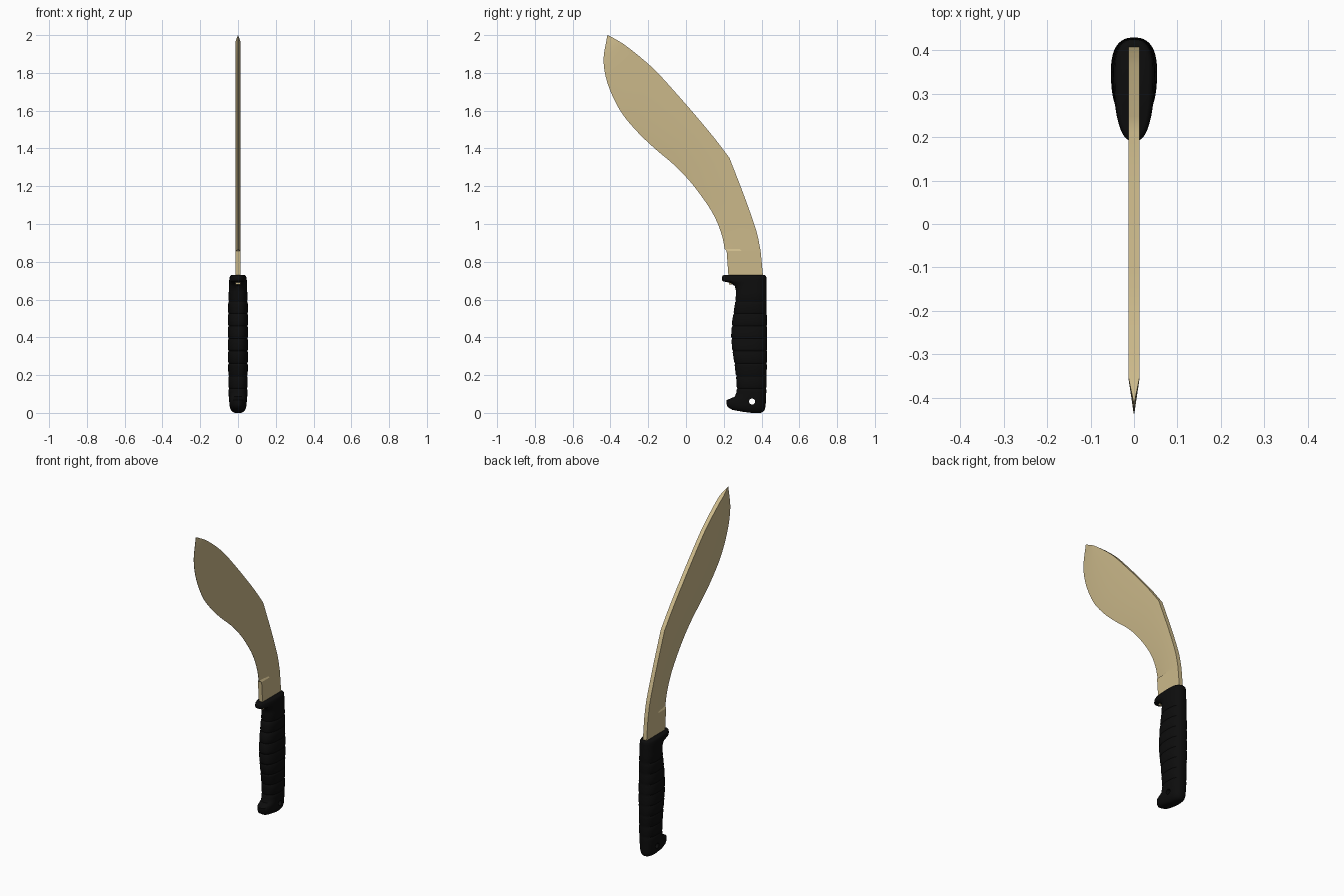
import bpy, bmesh, math
from mathutils import Vector

default = bpy.data.objects.get("Cube")
if default:
    bpy.data.objects.remove(default, do_unlink=True)


def material(name, rgb):
    mat = bpy.data.materials.new(name)
    mat.use_nodes = True
    colour = (*rgb, 1)
    mat.diffuse_color = colour
    mat.node_tree.nodes["Principled BSDF"].inputs["Base Color"].default_value = colour
    return mat


def loft(name, rings, mat):
    """Skin a list of equal-length closed rings and cap both ends."""
    bm = bmesh.new()
    loops = [[bm.verts.new(p) for p in ring] for ring in rings]
    count = len(loops[0])
    for lower, upper in zip(loops, loops[1:]):
        for i in range(count):
            j = (i + 1) % count
            bm.faces.new((lower[i], lower[j], upper[j], upper[i]))
    bm.faces.new(loops[0][::-1])
    bm.faces.new(loops[-1])
    bmesh.ops.recalc_face_normals(bm, faces=bm.faces)
    mesh = bpy.data.meshes.new(name)
    bm.to_mesh(mesh)
    bm.free()
    mesh.materials.append(mat)
    obj = bpy.data.objects.new(name, mesh)
    bpy.context.collection.objects.link(obj)
    return obj


def select_only(obj):
    bpy.ops.object.select_all(action="DESELECT")
    obj.select_set(True)
    bpy.context.view_layer.objects.active = obj


def smooth(obj, degrees):
    select_only(obj)
    bpy.ops.object.shade_smooth_by_angle(angle=math.radians(degrees))


def curve_through(points, steps):
    """Catmull-Rom curve through the given points."""
    pts = [Vector(p) for p in points]
    pts = [2 * pts[0] - pts[1]] + pts + [2 * pts[-1] - pts[-2]]
    out = []
    for a, b, c, d in zip(pts, pts[1:], pts[2:], pts[3:]):
        for s in range(steps):
            t = s / steps
            out.append(0.5 * (2 * b + (c - a) * t + (2 * a - 5 * b + 4 * c - d) * t ** 2
                              + (3 * b - 3 * c + d - a) * t ** 3))
    return out + [pts[-2]]


steel = material("tan coated steel", (0.60, 0.485, 0.255))
rubber = material("black rubber", (0.004, 0.004, 0.004))

# Blade: matching spine and edge points (y, z), from the shoulder to the tip
spine_lower = [(.393, .868), (.376, .95), (.347, 1.04), (.30, 1.17), (.23, 1.35)]
spine_upper = [(.23, 1.35), (.15, 1.455), (.05, 1.575), (-.05, 1.69), (-.15, 1.80),
               (-.22, 1.865), (-.30, 1.93), (-.35, 1.965), (-.413, 2.0)]
edge_points = [(.205, .868), (.19, .94), (.16, 1.02), (.115, 1.10), (.03, 1.215),
               (-.06, 1.31), (-.16, 1.395), (-.25, 1.48), (-.335, 1.58),
               (-.39, 1.68), (-.425, 1.78), (-.436, 1.88), (-.416, 2.0)]
STEPS, HALF, BEVEL = 4, 0.013, 0.12
spine = curve_through(spine_lower, STEPS)[:-1] + curve_through(spine_upper, STEPS)
edge = curve_through(edge_points, STEPS)


def blade_ring(back, front, bevel, edge_half):
    """Flat cheeks from the spine to a ridge, then a bevel to the edge."""
    width = (front - back).length
    ridge = front + (back - front) * min(0.98, bevel / width)
    half = HALF * min(1, width / bevel)
    side = [(half, back), (half, ridge), (edge_half, front)]
    right = [(x, p.x, p.y) for x, p in side]
    return right + [(-x, y, z) for x, y, z in reversed(right)]


# Thick unsharpened shoulder, then the ground blade
shoulder = [blade_ring(Vector((b, z)), Vector((f, z)), 0.08, HALF)
            for b, f, z in [(.412, .67, ), ] and [(.412, .228, .68), (.395, .215, .858)]]
ground = [blade_ring(b, f, 0.08 + (BEVEL - 0.08) * min(1, i / 12), 0.0008)
          for i, (b, f) in enumerate(zip(spine, edge))]
blade = loft("blade", shoulder + ground, steel)
smooth(blade, 20)

# Handle: height, front reach, back reach, half width
handle_keys = [
    (0, .355, .395, .018), (.006, .30, .408, .030), (.016, .245, .416, .038),
    (.03, .222, .420, .043), (.045, .215, .422, .046), (.068, .215, .423, .047),
    (.076, .235, .423, .048), (.086, .258, .424, .049), (.11, .268, .425, .050),
    (.17, .267, .426, .051), (.25, .258, .428, .052), (.34, .244, .429, .053),
    (.41, .239, .429, .053), (.49, .245, .428, .053), (.57, .258, .427, .052),
    (.64, .266, .426, .049), (.672, .258, .426, .048), (.688, .235, .426, .047),
    (.697, .195, .425, .047), (.705, .190, .425, .046), (.720, .190, .425, .044),
    (.727, .194, .421, .040), (.730, .20, .416, .034)]
CENTRE, SIDES = 0.35, 40
GROOVES = [0.13 + 0.066 * i for i in range(8)]


def handle_section(z):
    """Interpolate the handle profile at a height."""
    for a, b in zip(handle_keys, handle_keys[1:]):
        if z <= b[0]:
            t = (z - a[0]) / (b[0] - a[0])
            return [p + (q - p) * t for p, q in zip(a[1:], b[1:])]


def handle_ring(z):
    front, back, half = handle_section(z)
    groove = max(max(0, 1 - abs(z - g) / 0.008) for g in GROOVES) * 0.004
    ring = []
    for i in range(SIDES):
        a = 2 * math.pi * i / SIDES
        c, s = math.cos(a), math.sin(a)
        px = math.copysign(abs(c) ** 0.8, c)
        py = math.copysign(abs(s) ** 0.8, s)
        reach = back - CENTRE - groove * 0.4 if s > 0 else CENTRE - front - groove
        if reach < 0:
            reach = 0.002
        ring.append((px * (half - groove), CENTRE + py * reach, z))
    return ring


levels = {k[0] for k in handle_keys}
for g in GROOVES:
    levels = {z for z in levels if abs(z - g) > 0.01}
    levels |= {g - 0.008, g, g + 0.008}
handle = loft("handle", [handle_ring(z) for z in sorted(levels)], rubber)

# Lanyard hole through the pommel
bpy.ops.mesh.primitive_cylinder_add(vertices=24, radius=0.016, depth=0.3,
                                    location=(0, 0.35, 0.06), rotation=(0, math.pi / 2, 0))
cutter = bpy.context.object
cutter.name = "lanyard_hole_cutter"
cutter.hide_render = True
cutter.data.materials.append(rubber)
cut = handle.modifiers.new("lanyard_hole", "BOOLEAN")
cut.operation, cut.solver, cut.object = "DIFFERENCE", "EXACT", cutter
select_only(handle)
bpy.ops.object.modifier_apply(modifier=cut.name)
bpy.data.objects.remove(cutter, do_unlink=True)
smooth(handle, 40)
